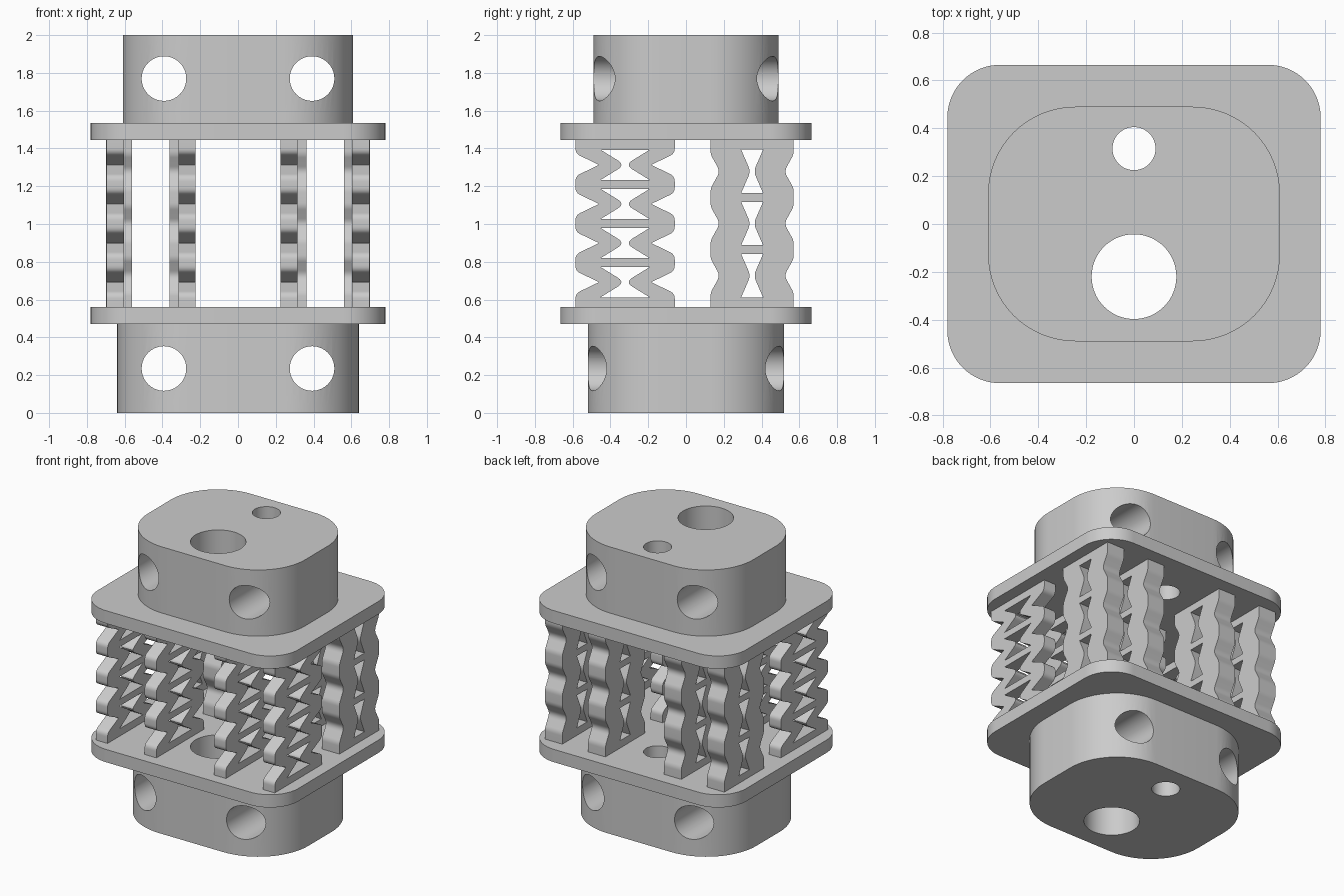
import bpy, bmesh
from math import sin, cos, pi, radians
from mathutils import Matrix, Vector

if "Cube" in bpy.data.objects:
    bpy.data.objects.remove(bpy.data.objects["Cube"])

grey = bpy.data.materials.new("light_grey")
grey.use_nodes = True
grey.diffuse_color = (0.6, 0.6, 0.6, 1)
grey.node_tree.nodes["Principled BSDF"].inputs["Base Color"].default_value = (0.6, 0.6, 0.6, 1)


def add_object(name, mesh):
    obj = bpy.data.objects.new(name, mesh)
    bpy.context.scene.collection.objects.link(obj)
    return obj


def finish(mesh):
    mesh.materials.clear()
    mesh.materials.append(grey)
    mesh.shade_smooth()
    mesh.set_sharp_from_angle(angle=radians(25))


def extrude_loops(name, loops, depth, matrix):
    """Fill closed 2D loops (inner ones are holes) and extrude them about their plane."""
    curve = bpy.data.curves.new(name, 'CURVE')
    curve.dimensions = '2D'
    curve.fill_mode = 'BOTH'
    curve.extrude = depth / 2
    for loop in loops:
        spline = curve.splines.new('POLY')
        spline.points.add(len(loop) - 1)
        for point, (x, y) in zip(spline.points, loop):
            point.co = (x, y, 0, 1)
        spline.use_cyclic_u = True
    source = add_object(name + "_outline", curve)
    mesh = bpy.data.meshes.new_from_object(source.evaluated_get(bpy.context.evaluated_depsgraph_get()))
    bpy.data.objects.remove(source)
    bm = bmesh.new()
    bm.from_mesh(mesh)
    bmesh.ops.remove_doubles(bm, verts=bm.verts, dist=0.0001)
    bmesh.ops.transform(bm, matrix=matrix, verts=bm.verts)
    bmesh.ops.recalc_face_normals(bm, faces=bm.faces)
    bm.to_mesh(mesh)
    bm.free()
    finish(mesh)
    mesh.name = name
    return add_object(name, mesh)


def arc(cx, cy, r, start, sweep, n):
    return [(cx + r * cos(start + sweep * i / n), cy + r * sin(start + sweep * i / n)) for i in range(n + 1)]


def rounded_rect(hx, hy, r):
    loop = []
    for k, (sx, sy) in enumerate([(1, 1), (-1, 1), (-1, -1), (1, -1)]):
        loop += arc(sx * (hx - r), sy * (hy - r), r, k * pi / 2, pi / 2, 16)
    return loop


def fillet(points):
    """Round each (x, y, trim) corner, leaving trim 0 sharp."""
    loop = []
    for i, (x, y, trim) in enumerate(points):
        here = Vector((x, y))
        if trim == 0:
            loop.append((x, y))
            continue
        before = Vector(points[i - 1][:2])
        after = Vector(points[(i + 1) % len(points)][:2])
        a = here + (before - here).normalized() * trim
        b = here + (after - here).normalized() * trim
        for k in range(7):
            t = k / 6
            loop.append(tuple(a * (1 - t) ** 2 + here * 2 * t * (1 - t) + b * t * t))
    return loop


def mirrored(side):
    return side + [(-x, y, t) for x, y, t in reversed(side)]


# Blocks and flanges share the two vertical channels
channels = [arc(0, 0.315, 0.09, 0, 2 * pi, 48)[:-1], arc(0, -0.22, 0.177, 0, 2 * pi, 64)[:-1]]


def slab(name, hx, hy, r, z0, z1):
    return extrude_loops(name, [rounded_rect(hx, hy, r)] + channels, z1 - z0,
                         Matrix.Translation((0, 0, (z0 + z1) / 2)))


slab("upper_flange", 0.78, 0.665, 0.22, 1.445, 1.535)
slab("lower_flange", 0.78, 0.665, 0.22, 0.47, 0.56)
upper_block = slab("upper_block", 0.61, 0.49, 0.365, 1.535, 2.0)
lower_block = slab("lower_block", 0.64, 0.52, 0.39, 0.0, 0.47)


# Cross holes running front to back
def drill(block, z):
    bm = bmesh.new()
    for x in (-0.392, 0.392):
        bmesh.ops.create_cone(bm, cap_ends=True, segments=64, radius1=0.118, radius2=0.118, depth=2,
                              matrix=Matrix.Translation((x, 0, z)) @ Matrix.Rotation(pi / 2, 4, 'X'))
    mesh = bpy.data.meshes.new("hole_cutter")
    bm.to_mesh(mesh)
    bm.free()
    cutter = add_object("hole_cutter", mesh)
    cutter.hide_render = True
    mod = block.modifiers.new("cross_holes", 'BOOLEAN')
    mod.operation = 'DIFFERENCE'
    mod.solver = 'EXACT'
    mod.object = cutter
    result = bpy.data.meshes.new_from_object(block.evaluated_get(bpy.context.evaluated_depsgraph_get()))
    block.modifiers.clear()
    block.data = result
    finish(result)
    bpy.data.objects.remove(cutter)


drill(upper_block, 1.77)
drill(lower_block, 0.235)

# Zigzag springs between the flanges
BOTTOM, TOP = 0.56, 1.445
MIDDLE = (BOTTOM + TOP) / 2
UPRIGHT = Matrix(((0, 0, 1, 0), (1, 0, 0, 0), (0, 1, 0, 0), (0, 0, 0, 1)))


def spring(name, x, y, thick, cells, pitch, width, notch, rise, bump_trim, notch_trim,
           corner, half, tip, tip_trim):
    side = [(width, BOTTOM, 0)]
    windows = []
    for i in range(cells):
        z = MIDDLE + (i - (cells - 1) / 2) * pitch
        side += [(width, z - rise, bump_trim), (notch, z, notch_trim), (width, z + rise, bump_trim)]
        windows.append(fillet(mirrored([(corner, z - half, 0), (tip, z, tip_trim), (corner, z + half, 0)])))
    outline = fillet(mirrored(side + [(width, TOP, 0)]))
    extrude_loops(name, [outline] + windows, thick, Matrix.Translation((x, y, 0)) @ UPRIGHT)


for label, sign in (("left", 1), ("right", -1)):
    for place, front_x, back_x in (("inner", 0.27, 0.295), ("outer", 0.65, 0.63)):
        spring(f"front_{place}_spring_{label}", sign * front_x, -0.3225, 0.092, 4, 0.207,
               width=0.263, notch=0.138, rise=0.06, bump_trim=0.028, notch_trim=0.008,
               corner=0.13, half=0.08, tip=0.0, tip_trim=0.046)
        spring(f"back_{place}_spring_{label}", sign * back_x, 0.35, 0.135, 3, 0.276,
               width=0.22, notch=0.17, rise=0.09, bump_trim=0.02, notch_trim=0.03,
               corner=0.058, half=0.115, tip=0.008, tip_trim=0.03)
